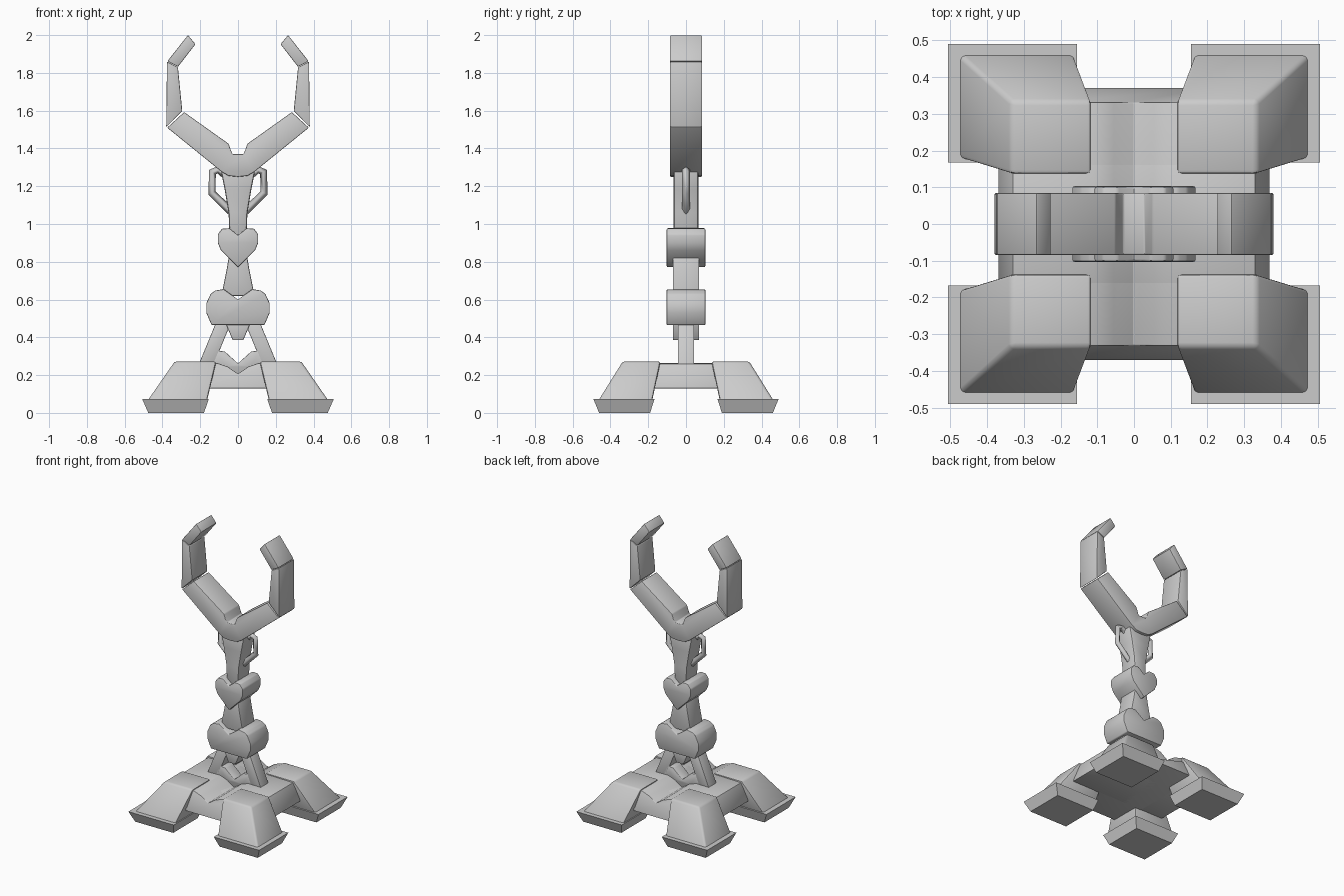
import bpy, bmesh, math
from mathutils import Vector

cube = bpy.data.objects.get("Cube")
if cube:
    bpy.data.objects.remove(cube, do_unlink=True)

grey = bpy.data.materials.new("plain grey")
grey.use_nodes = True
grey.diffuse_color = (0.6, 0.6, 0.6, 1)
grey.node_tree.nodes["Principled BSDF"].inputs["Base Color"].default_value = (0.6, 0.6, 0.6, 1)


def finish(name, bm, bevel):
    """Soften hard edges and turn the bmesh into a shaded object."""
    bmesh.ops.recalc_face_normals(bm, faces=bm.faces)
    if bevel:
        hard = [e for e in bm.edges if len(e.link_faces) == 2 and e.calc_face_angle() > math.radians(25)]
        bmesh.ops.bevel(bm, geom=hard, offset=bevel, segments=2, profile=0.5, affect='EDGES', clamp_overlap=True)
    mesh = bpy.data.meshes.new(name)
    bm.to_mesh(mesh)
    bm.free()
    mesh.materials.append(grey)
    obj = bpy.data.objects.new(name, mesh)
    bpy.context.collection.objects.link(obj)
    bpy.ops.object.select_all(action='DESELECT')
    obj.select_set(True)
    bpy.context.view_layer.objects.active = obj
    bpy.ops.object.shade_smooth_by_angle(angle=math.radians(35))
    return obj


def plate(name, points, y0, y1, bevel=0.005, taper=0.0):
    """Extrude an (x, z) outline from y0 to y1; taper pulls the upper ends inward."""
    bm = bmesh.new()
    zmin = min(p[1] for p in points)
    rings = []
    for y, s in ((y0, 1), (y1, -1)):
        rings.append([bm.verts.new((x, y + (s * taper if z > zmin + 0.01 else 0), z)) for x, z in points])
    bm.faces.new(rings[0])
    bm.faces.new(rings[1][::-1])
    n = len(points)
    for i in range(n):
        j = (i + 1) % n
        bm.faces.new((rings[0][i], rings[1][i], rings[1][j], rings[0][j]))
    return finish(name, bm, bevel)


def both(half):
    """Mirror the right half of an outline, given from its top to its bottom."""
    return half + [(-x, z) for x, z in reversed(half) if x > 0]


def frustum(name, low, high, bevel):
    """Block between two rectangles given as x0, x1, y0, y1, z."""
    bm = bmesh.new()
    rings = []
    for x0, x1, y0, y1, z in (low, high):
        rings.append([bm.verts.new(p) for p in ((x0, y0, z), (x1, y0, z), (x1, y1, z), (x0, y1, z))])
    bm.faces.new(rings[0])
    bm.faces.new(rings[1])
    for i in range(4):
        j = (i + 1) % 4
        bm.faces.new((rings[0][i], rings[0][j], rings[1][j], rings[1][i]))
    return finish(name, bm, bevel)


def flip(points, s):
    return [(x * s, z) for x, z in points]


# Forked holder
plate("fork_base", both([(0.03, 1.37), (0.05, 1.425), (0.285, 1.592), (0.375, 1.51),
                         (0.085, 1.275), (0.05, 1.255), (0, 1.25)]), -0.085, 0.085)
for s, side in ((1, "left"), (-1, "right")):
    plate("prong_" + side, flip([(0.295, 1.598), (0.318, 1.83), (0.376, 1.86), (0.38, 1.512)], s), -0.085, 0.085)
    plate("prong_tip_" + side, flip([(0.318, 1.832), (0.225, 1.952), (0.265, 2.0), (0.374, 1.862)], s), -0.085, 0.085)

# Stem with two heart shaped collars
plate("upper_stem", both([(0.09, 1.28), (0.07, 1.18), (0.05, 1.06), (0.045, 0.93)]), -0.065, 0.065, 0.012)
plate("upper_heart", both([(0, 0.94), (0.045, 0.978), (0.085, 0.975), (0.107, 0.945), (0.107, 0.90),
                           (0.09, 0.86), (0, 0.77)]), -0.102, 0.102, 0.006)
plate("lower_stem", both([(0.045, 0.85), (0.06, 0.76), (0.088, 0.62)]), -0.07, 0.07, 0.008)
plate("lower_heart", both([(0, 0.60), (0.075, 0.655), (0.12, 0.648), (0.145, 0.63), (0.168, 0.58),
                           (0.168, 0.53), (0.14, 0.465)]), -0.103, 0.103, 0.006)
plate("stem_point", both([(0.068, 0.48), (0.028, 0.385)]), -0.07, 0.07, 0.005)

# Angular side handles: a square bar swept along a bent path
for s, side in ((1, "left"), (-1, "right")):
    curve = bpy.data.curves.new("handle_path", 'CURVE')
    curve.dimensions = '3D'
    curve.bevel_depth = 0.021
    curve.bevel_resolution = 0
    curve.use_fill_caps = True
    path = [(0.075, 1.265), (0.105, 1.288), (0.135, 1.275), (0.138, 1.165), (0.04, 1.068)]
    line = curve.splines.new('POLY')
    line.points.add(len(path) - 1)
    for p, (x, z) in zip(line.points, path):
        p.co = (x * s, 0, z, 1)
    handle = bpy.data.objects.new("handle_" + side, curve)
    curve.materials.append(grey)
    bpy.context.collection.objects.link(handle)

# Splayed legs and the V shaped brace between them
for s, side in ((1, "left"), (-1, "right")):
    plate("strut_" + side, flip([(0.04, 0.47), (0.12, 0.47), (0.215, 0.24), (0.135, 0.24)], s), -0.043, 0.043, 0.004)
plate("brace", both([(0, 0.262), (0.07, 0.325), (0.115, 0.33), (0.16, 0.24), (0.07, 0.24), (0, 0.19)]),
      -0.043, 0.043, 0.004)

# Base: two crossing blocks with a shallow valley along the middle
plate("base_body", both([(0, 0.207), (0.055, 0.245), (0.11, 0.264), (0.33, 0.26), (0.37, 0.13)]), -0.165, 0.165, 0.004)
plate("base_cross", both([(0, 0.207), (0.055, 0.245), (0.11, 0.264), (0.20, 0.26), (0.20, 0.13)]),
      -0.372, 0.372, 0.004, taper=0.04)

# Four feet, each a sloped block on a flared pad
for sx, lx in ((1, "left"), (-1, "right")):
    for sy, ly in ((-1, "front"), (1, "back")):
        def rect(x0, x1, y0, y1, z):
            return (sx * x0, sx * x1, sy * y0, sy * y1, z)
        frustum(f"pad_{ly}_{lx}", rect(0.18, 0.475, 0.19, 0.46, 0.0), rect(0.155, 0.507, 0.167, 0.49, 0.073), 0)
        frustum(f"foot_{ly}_{lx}", rect(0.165, 0.482, 0.18, 0.467, 0.06), rect(0.115, 0.335, 0.135, 0.335, 0.272), 0.012)
